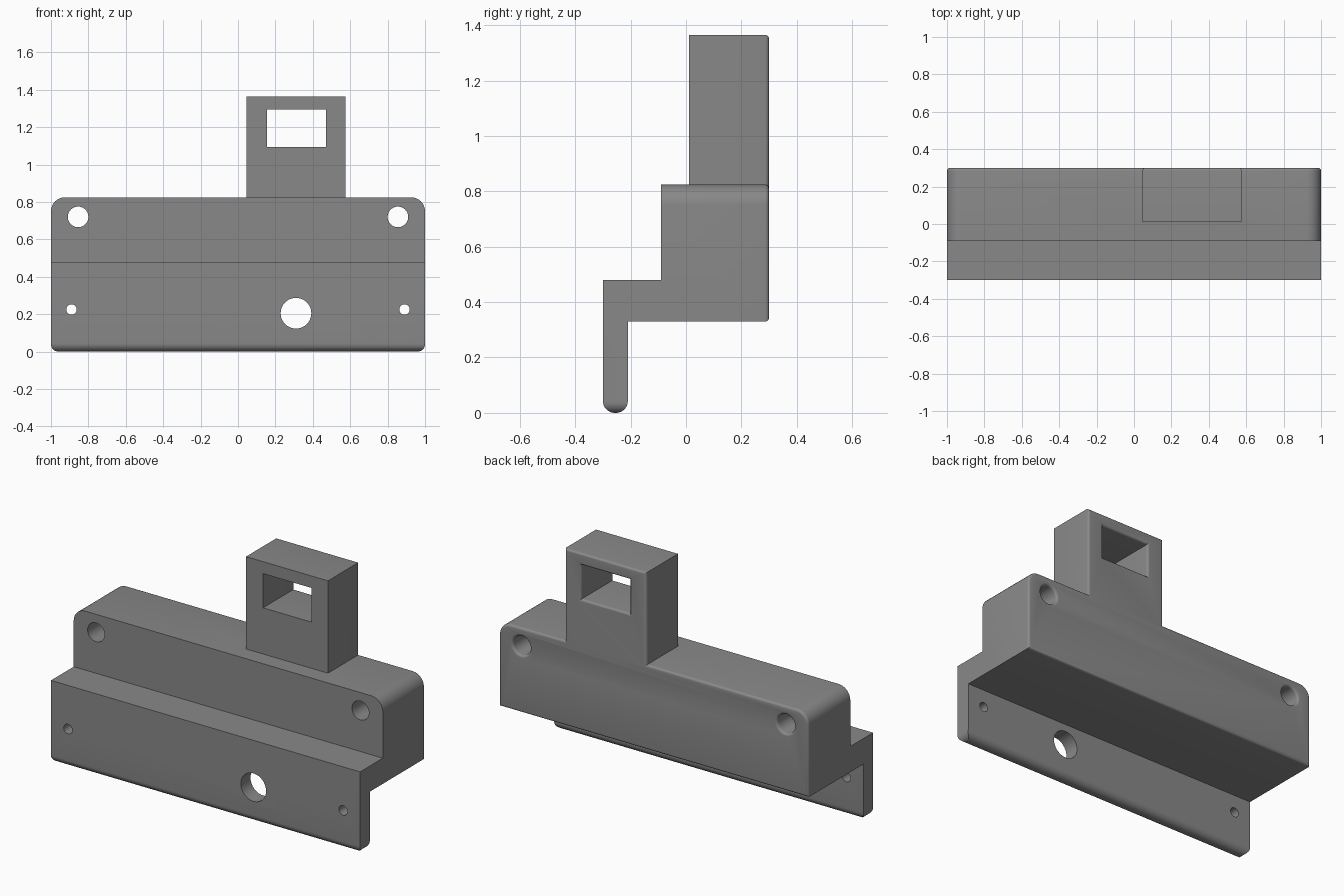
import bpy, bmesh, math
from mathutils import Vector

if "Cube" in bpy.data.objects:
    bpy.data.objects.remove(bpy.data.objects["Cube"])

grey = bpy.data.materials.new("grey plastic")
grey.diffuse_color = (0.25, 0.25, 0.25, 1)
grey.use_nodes = True
grey.node_tree.nodes["Principled BSDF"].inputs["Base Color"].default_value = grey.diffuse_color


def arc(cx, cz, r, a0, a1, n=8):
    """Points on an arc, angles in degrees."""
    return [(cx + r * math.cos(math.radians(a0 + (a1 - a0) * i / n)),
             cz + r * math.sin(math.radians(a0 + (a1 - a0) * i / n))) for i in range(n + 1)]


def circle(cx, cz, r, n=40):
    return arc(cx, cz, r, 0, 360, n)[:-1]


def rect(x0, x1, z0, z1):
    return [(x0, z0), (x1, z0), (x1, z1), (x0, z1)]


def offset(pts, d):
    """Grow a counter-clockwise outline by d with mitred corners."""
    out = []
    for i, p in enumerate(pts):
        p, a, b = Vector(p), Vector(pts[i - 1]), Vector(pts[(i + 1) % len(pts)])
        e, f = (p - a).normalized(), (b - p).normalized()
        n, m = Vector((e.y, -e.x)), Vector((f.y, -f.x))
        out.append(p + (n + m) * d / (1 + n.dot(m)))
    return out


def loft(name, pts, stations, axis="y"):
    """Sweep an outline along an axis; stations are (position, outline growth)."""
    bm = bmesh.new()
    rings = []
    for s, d in stations:
        rings.append([bm.verts.new((u, s, v) if axis == "y" else (s, u, v))
                      for u, v in offset(pts, d)])
    for r0, r1 in zip(rings, rings[1:]):
        for i in range(len(pts)):
            j = (i + 1) % len(pts)
            bm.faces.new((r0[i], r0[j], r1[j], r1[i]))
    bm.faces.new(rings[0])
    bm.faces.new(rings[-1])
    bmesh.ops.recalc_face_normals(bm, faces=bm.faces)
    me = bpy.data.meshes.new(name)
    bm.to_mesh(me)
    bm.free()
    me.materials.append(grey)
    ob = bpy.data.objects.new(name, me)
    bpy.context.collection.objects.link(ob)
    return ob


def combine(target, tool, operation):
    """Apply a boolean and discard the tool."""
    mod = target.modifiers.new("combine", "BOOLEAN")
    mod.object, mod.operation, mod.solver = tool, operation, "EXACT"
    bpy.context.view_layer.objects.active = target
    bpy.ops.object.modifier_apply(modifier=mod.name)
    bpy.data.objects.remove(tool)


BACK, R = 0.30, 0.015


def back_fillet(sign):
    return [(BACK - R + R * math.sin(t), sign * R * (1 - math.cos(t)))
            for t in (math.pi / 2 * i / 5 for i in range(6))]


# main block and tower share one outline with a rounded back rim
outline = [(-1, 0.33), (1, 0.33)] + arc(0.925, 0.75, 0.075, 0, 90)
outline += [(0.575, 0.825), (0.575, 1.365), (0.045, 1.365), (0.045, 0.825)]
outline += arc(-0.925, 0.75, 0.075, 90, 180)
bracket = loft("bracket", outline, [(-0.09, 0)] + back_fillet(-1))

# tower stands back from the front of the block
combine(bracket, loft("tower_setback", rect(0.045 - 0.02, 0.595, 0.825, 1.5),
                      [(-0.3, 0), (0.01, 0)]), "DIFFERENCE")

# front ledge with a hanging flange, rounded along its lower edge
profile = [(0, 0.33), (0, 0.48), (-0.3, 0.48)] + arc(-0.257, 0.043, 0.043, 180, 270)
profile += arc(-0.253, 0.043, 0.043, 270, 360) + [(-0.21, 0.33)]
flange = loft("front_flange", profile, [(-1.1, 0), (1.1, 0)], "x")
ends = arc(-0.96, 0.04, 0.04, 180, 270) + arc(0.96, 0.04, 0.04, 270, 360) + [(1, 0.7), (-1, 0.7)]
combine(flange, loft("flange_ends", ends, [(-0.5, 0), (0.5, 0)]), "INTERSECT")
combine(bracket, flange, "UNION")

# tower window and upper holes, flared at the back
cuts = [rect(0.155, 0.47, 1.095, 1.295)] + [circle(s * 0.855, 0.72, 0.055) for s in (-1, 1)]
for pts in cuts:
    combine(bracket, loft("cutter", pts, [(-0.4, 0)] + back_fillet(1) + [(0.35, R)]), "DIFFERENCE")

# flange holes
for pts in [circle(s * 0.89, 0.225, 0.028, 24) for s in (-1, 1)] + [circle(0.31, 0.205, 0.082)]:
    combine(bracket, loft("cutter", pts, [(-0.4, 0), (-0.1, 0)]), "DIFFERENCE")

# smooth the fillets, keep the corners crisp
bpy.ops.object.select_all(action="DESELECT")
bracket.select_set(True)
bpy.context.view_layer.objects.active = bracket
bpy.ops.object.shade_smooth_by_angle(angle=math.radians(30))
